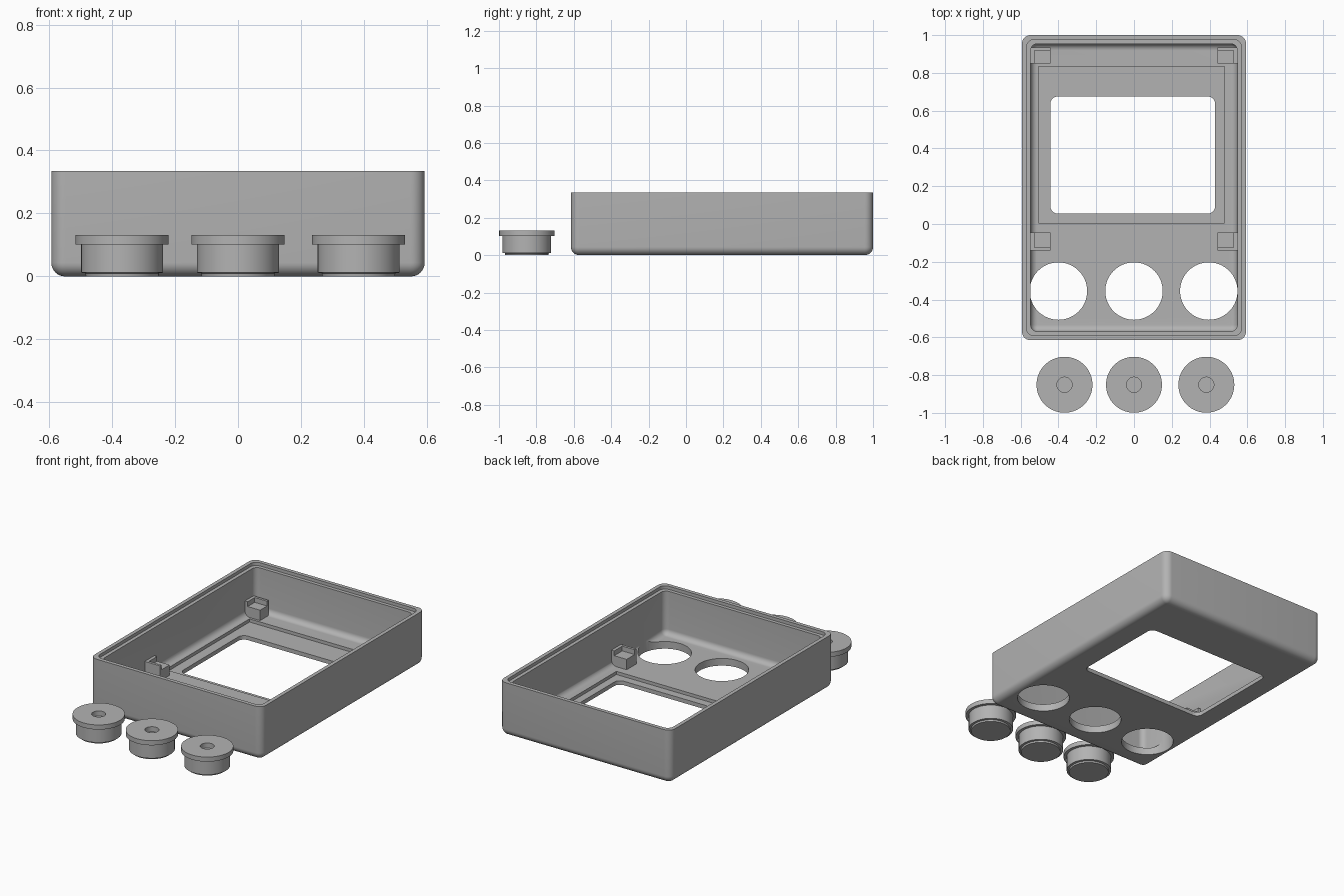
import bpy, bmesh
from mathutils import Matrix, Vector

cube = bpy.data.objects.get("Cube")
if cube:
    bpy.data.objects.remove(cube, do_unlink=True)

grey = bpy.data.materials.new("plain grey")
grey.use_nodes = True
grey.diffuse_color = (0.45, 0.45, 0.45, 1)
grey.node_tree.nodes["Principled BSDF"].inputs["Base Color"].default_value = grey.diffuse_color


def finish(name, bm):
    bmesh.ops.recalc_face_normals(bm, faces=bm.faces)
    mesh = bpy.data.meshes.new(name)
    bm.to_mesh(mesh)
    bm.free()
    mesh.materials.append(grey)
    obj = bpy.data.objects.new(name, mesh)
    bpy.context.collection.objects.link(obj)
    return obj


def box(name, lo, hi, corner=0, bottom=0):
    """Box between two corners, with optional rounded uprights and underside."""
    lo, hi = Vector(lo), Vector(hi)
    bm = bmesh.new()
    bmesh.ops.create_cube(bm, size=1)
    bmesh.ops.scale(bm, vec=hi - lo, verts=bm.verts)
    bmesh.ops.translate(bm, vec=(lo + hi) / 2, verts=bm.verts)
    if corner:
        edges = [e for e in bm.edges if abs(e.verts[0].co.z - e.verts[1].co.z) > 1e-4]
        bmesh.ops.bevel(bm, geom=edges, offset=corner, segments=8, profile=0.5, affect='EDGES')
    if bottom:
        edges = [e for e in bm.edges if all(abs(v.co.z - lo.z) < 1e-4 for v in e.verts)]
        bmesh.ops.bevel(bm, geom=edges, offset=bottom, segments=8, profile=0.5, affect='EDGES')
    return finish(name, bm)


def lathe(name, profile, x, y, sides=64):
    """Spin (radius, height) points, starting and ending on the axis."""
    bm = bmesh.new()
    verts = [bm.verts.new((r, 0, z)) for r, z in profile]
    edges = [bm.edges.new(pair) for pair in zip(verts, verts[1:])]
    bmesh.ops.spin(bm, geom=verts + edges, axis=(0, 0, 1), cent=(0, 0, 0),
                   angle=6.283185307, steps=sides)
    bmesh.ops.remove_doubles(bm, verts=bm.verts, dist=1e-5)
    bmesh.ops.translate(bm, vec=(x, y, 0), verts=bm.verts)
    return finish(name, bm)


def activate(obj):
    bpy.ops.object.select_all(action='DESELECT')
    obj.select_set(True)
    bpy.context.view_layer.objects.active = obj


def cut(obj, cutter):
    cutter.hide_render = True
    mod = obj.modifiers.new("cut", 'BOOLEAN')
    mod.operation, mod.solver, mod.object = 'DIFFERENCE', 'EXACT', cutter
    activate(obj)
    bpy.ops.object.modifier_apply(modifier=mod.name)
    bpy.data.objects.remove(cutter, do_unlink=True)


def smooth(obj):
    activate(obj)
    bpy.ops.object.shade_smooth_by_angle(angle=0.5)


TOP, FLOOR = 0.335, 0.045

# Open case with rounded underside, inner cavity and stepped rim
case = box("case", (-0.593, -0.615, 0), (0.593, 1, TOP), 0.045, 0.044)
cut(case, box("cavity", (-0.547, -0.569, FLOOR), (0.547, 0.954, 0.5), 0.035, 0.034))
cut(case, box("rim_step", (-0.569, -0.591, TOP - 0.02), (0.569, 0.976, 0.5), 0.04))

# Screen seat and window
cut(case, box("screen_seat", (-0.505, 0.005, 0.025), (0.478, 0.835, 0.2)))
cut(case, box("screen_window", (-0.443, 0.055, -0.1), (0.43, 0.675, 0.15), 0.04))

# Button holes
for x in (-0.4, 0, 0.396):
    cut(case, lathe("button_hole", [(0, -0.1), (0.152, -0.1), (0.152, 0.19), (0, 0.19)], x, -0.355))
smooth(case)

# Corner supports, each with an L-shaped lip on its outer sides
for side, s in (("right", -1), ("left", 1)):
    for end, y0, y1, e in (("back", 0.85, 0.935, 1), ("front", -0.14, -0.045, -1)):
        xs = sorted((s * 0.442, s * 0.55))
        post = box(f"{side}_{end}_support", (xs[0], y0, FLOOR - 0.01), (xs[1], y1, 0.14))
        nx = sorted((s * 0.40, s * 0.528))
        ny = (y0 - 0.1, y1 - 0.016) if e > 0 else (y0 + 0.016, y1 + 0.1)
        cut(post, box("notch", (nx[0], ny[0], 0.11), (nx[1], ny[1], 0.3)))

# Loose flanged buttons with a blind hole on top
button_profile = [(0, 0), (0.115, 0), (0.117, 0.01), (0.13, 0.012), (0.13, 0.102),
                  (0.148, 0.102), (0.148, 0.131), (0.04, 0.131), (0.04, 0.1), (0, 0.1)]
for name, x in (("right", -0.368), ("middle", 0), ("left", 0.383)):
    smooth(lathe(f"{name}_button", button_profile, x, -0.851))
